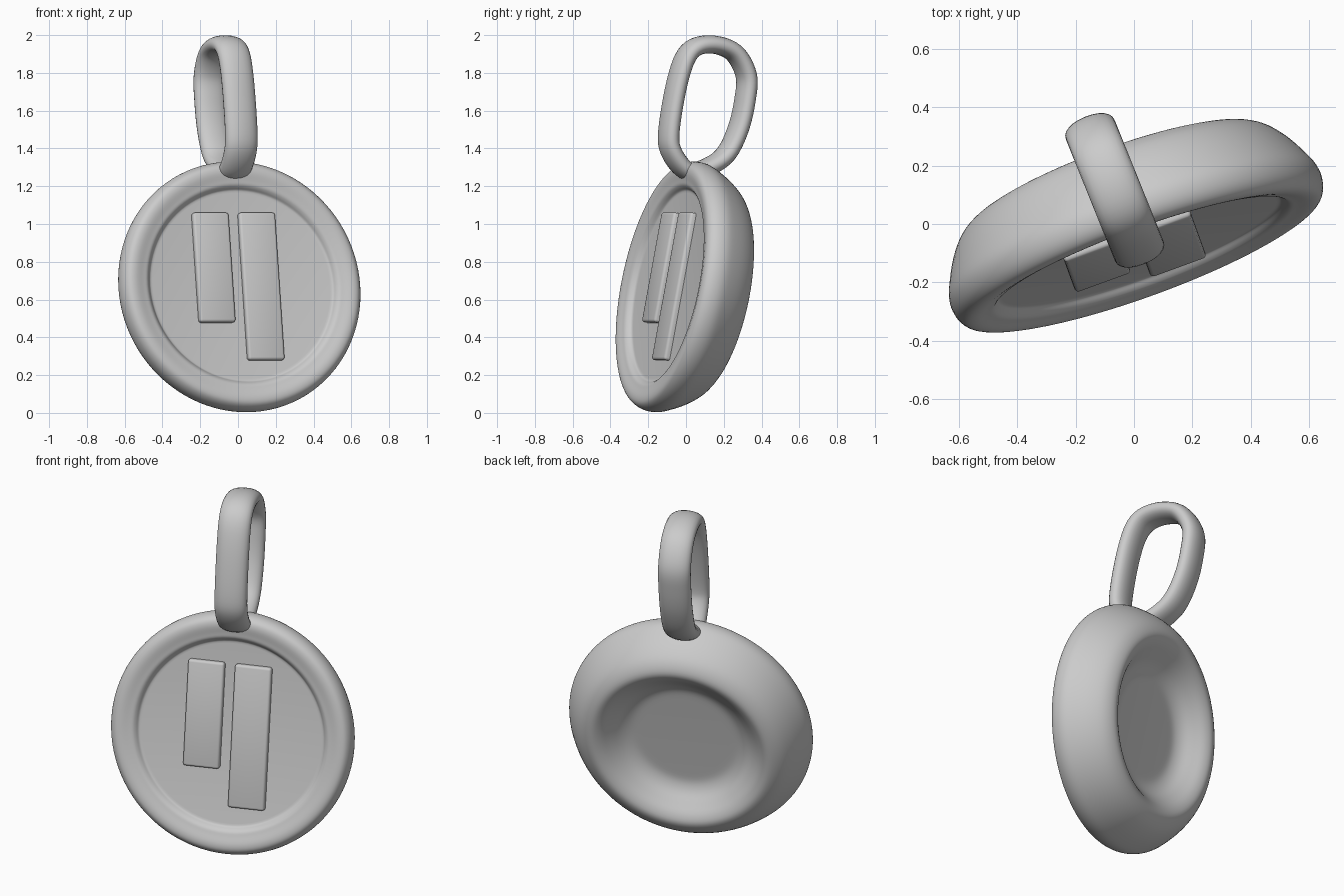
import bpy, bmesh, math
from mathutils import Vector, Matrix

if "Cube" in bpy.data.objects:
    bpy.data.objects.remove(bpy.data.objects["Cube"])

YAW, PITCH, LOOP_YAW = math.radians(20), math.radians(-11), math.radians(22)
TILT = Matrix.Translation((-0.016, 0.006, 0.654)) @ Matrix.Rotation(YAW, 4, 'Z') @ Matrix.Rotation(PITCH, 4, 'X')


def spline(pts, n, closed=False):
    """Catmull-Rom smoothing of a list of 2D points."""
    p = [Vector(q) for q in pts]
    m, out = len(p), []
    get = (lambda i: p[i % m]) if closed else (lambda i: p[max(0, min(m - 1, i))])
    for i in range(m if closed else m - 1):
        a, b, c, d = (get(i + k) for k in (-1, 0, 1, 2))
        for s in range(n):
            t = s / n
            out.append(0.5 * (2*b + (c - a)*t + (2*a - 5*b + 4*c - d)*t*t + (3*b - a - 3*c + d)*t**3))
    return out if closed else out + [p[-1]]


def grid_object(name, rings, close_u, matrix, caps=False):
    """Skin a list of closed point rings."""
    bm = bmesh.new()
    vr = [[bm.verts.new(q) for q in r] for r in rings]
    n = len(rings[0])
    for i in range(len(vr) if close_u else len(vr) - 1):
        a, b = vr[i], vr[(i + 1) % len(vr)]
        for j in range(n):
            k = (j + 1) % n
            bm.faces.new((a[j], a[k], b[k], b[j]))
    if caps:
        bm.faces.new(vr[0])
        bm.faces.new(vr[-1])
    bmesh.ops.recalc_face_normals(bm, faces=bm.faces)
    return finish(name, bm, matrix, 50)


def finish(name, bm, matrix, angle):
    me = bpy.data.meshes.new(name)
    bm.to_mesh(me)
    bm.free()
    ob = bpy.data.objects.new(name, me)
    bpy.context.collection.objects.link(ob)
    ob.matrix_world = matrix
    bpy.ops.object.select_all(action='DESELECT')
    ob.select_set(True)
    bpy.context.view_layer.objects.active = ob
    bpy.ops.object.shade_smooth_by_angle(angle=math.radians(angle))
    return ob


# Disc: lathed profile (radius, depth), flat front rim, tapered side and dished back
profile = [(0.50, -0.10), (0.515, -0.104), (0.528, -0.120), (0.542, -0.131), (0.565, -0.137),
           (0.61, -0.147), (0.645, -0.139), (0.668, -0.105), (0.673, -0.055), (0.655, 0.0),
           (0.612, 0.08), (0.56, 0.142), (0.50, 0.172), (0.45, 0.158), (0.40, 0.115),
           (0.35, 0.07), (0.30, 0.047), (0.24, 0.043)]
SEG = 96
rings = [[(r * math.cos(2*math.pi*j/SEG), d, r * math.sin(2*math.pi*j/SEG)) for j in range(SEG)]
         for r, d in spline(profile, 4)]
grid_object("medal_disc", rings, False, TILT, caps=True)

# Raised bars on the recessed face: left, right, bottom, top
for name, x0, x1, z0, z1 in (("short_bar", -0.255, -0.053, -0.2, 0.391),
                             ("long_bar", 0.005, 0.209, -0.404, 0.391)):
    bm = bmesh.new()
    bmesh.ops.create_cube(bm, size=1, matrix=Matrix.Translation(((x0+x1)/2, -0.105, (z0+z1)/2))
                          @ Matrix.Diagonal((x1-x0, 0.052, z1-z0, 1)))
    bmesh.ops.bevel(bm, geom=bm.edges[:], offset=0.014, segments=3, profile=0.5, affect='EDGES')
    finish(name, bm, TILT, 40)

# Hanging loop: flattened oval section swept round a leaning path (y, z)
path = [(-0.09, 1.5), (-0.042, 1.77), (0.02, 1.915), (0.127, 1.951), (0.25, 1.91), (0.318, 1.79),
        (0.312, 1.656), (0.275, 1.5), (0.206, 1.365), (0.1, 1.295), (0.005, 1.28), (-0.077, 1.38)]
pts = spline([((y + 0.007) / math.cos(LOOP_YAW), z) for y, z in path], 6, True)
section = []
for j in range(24):
    c, s = math.cos(2*math.pi*j/24), math.sin(2*math.pi*j/24)
    section.append((0.09 * math.copysign(abs(c)**0.92, c), 0.048 * math.copysign(abs(s)**0.92, s)))
rings = []
for i, p in enumerate(pts):
    t = (pts[(i + 1) % len(pts)] - pts[i - 1]).normalized()
    nrm = Vector((-t.y, t.x))
    rings.append([(w, p.x + nrm.x*h, p.y + nrm.y*h) for w, h in section])
loop_frame = Matrix.Rotation(LOOP_YAW, 4, 'Z') @ Matrix.Translation((-0.018, 0, 0))
grid_object("hanging_loop", rings, True, loop_frame)
